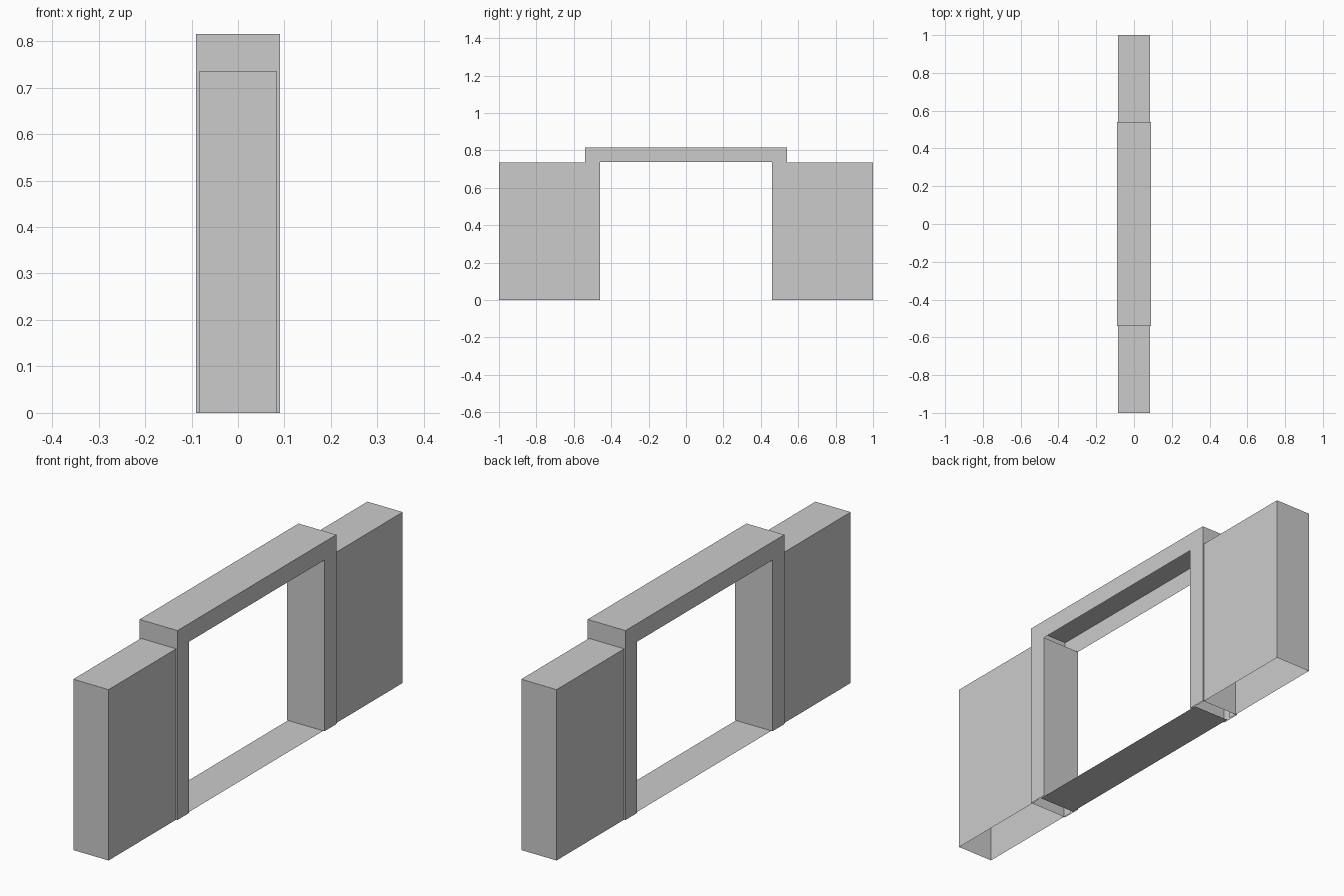
import bpy, bmesh
from mathutils import Vector

if "Cube" in bpy.data.objects:
    bpy.data.objects.remove(bpy.data.objects["Cube"])


def make_object(name, bm):
    bmesh.ops.recalc_face_normals(bm, faces=bm.faces)
    mesh = bpy.data.meshes.new(name)
    bm.to_mesh(mesh)
    bm.free()
    ob = bpy.data.objects.new(name, mesh)
    bpy.context.collection.objects.link(ob)
    return ob


def open_box(name, lo, hi, missing):
    """Box between two corners, without the faces whose normals are listed."""
    bm = bmesh.new()
    bmesh.ops.create_cube(bm, size=1)
    bm.normal_update()
    gone = [f for f in bm.faces if any(f.normal.dot(Vector(n)) > 0.9 for n in missing)]
    bmesh.ops.delete(bm, geom=gone, context='FACES')
    for v in bm.verts:
        for i in range(3):
            v.co[i] = hi[i] if v.co[i] > 0 else lo[i]
    return make_object(name, bm)


# Wall stubs on both sides: hollow, open underneath and where they enter the frame
WALL_X, WALL_Z, WALL_END = 0.084, 0.735, 0.50
open_box("wall_back", (-WALL_X, WALL_END, 0), (WALL_X, 1, WALL_Z),
         [(0, 0, -1), (0, -1, 0)])
open_box("wall_front", (-WALL_X, -1, 0), (WALL_X, -WALL_END, WALL_Z),
         [(0, 0, -1), (0, 1, 0)])

# Opening frame: arch profile in (y, z), hollow, open below the legs and lintel
FRAME_X, OUT, INN, TOP, HEAD = 0.09, 0.54, 0.46, 0.815, 0.737
profile = [(-OUT, 0), (-OUT, TOP), (OUT, TOP), (OUT, 0),
           (INN, 0), (INN, HEAD), (-INN, HEAD), (-INN, 0)]
open_edges = {3, 5, 7}  # leg bottoms and lintel underside
bm = bmesh.new()
left = [bm.verts.new((-FRAME_X, y, z)) for y, z in profile]
right = [bm.verts.new((FRAME_X, y, z)) for y, z in profile]
bm.faces.new(left)
bm.faces.new(right[::-1])
for i in range(len(profile)):
    j = (i + 1) % len(profile)
    if i not in open_edges:
        bm.faces.new((left[i], right[i], right[j], left[j]))
make_object("door_frame", bm)

# Threshold: single floor sheet running slightly under the legs
bm = bmesh.new()
bm.faces.new([bm.verts.new((sx * WALL_X, sy * 0.485, 0))
              for sx, sy in ((-1, -1), (1, -1), (1, 1), (-1, 1))])
make_object("threshold", bm)
